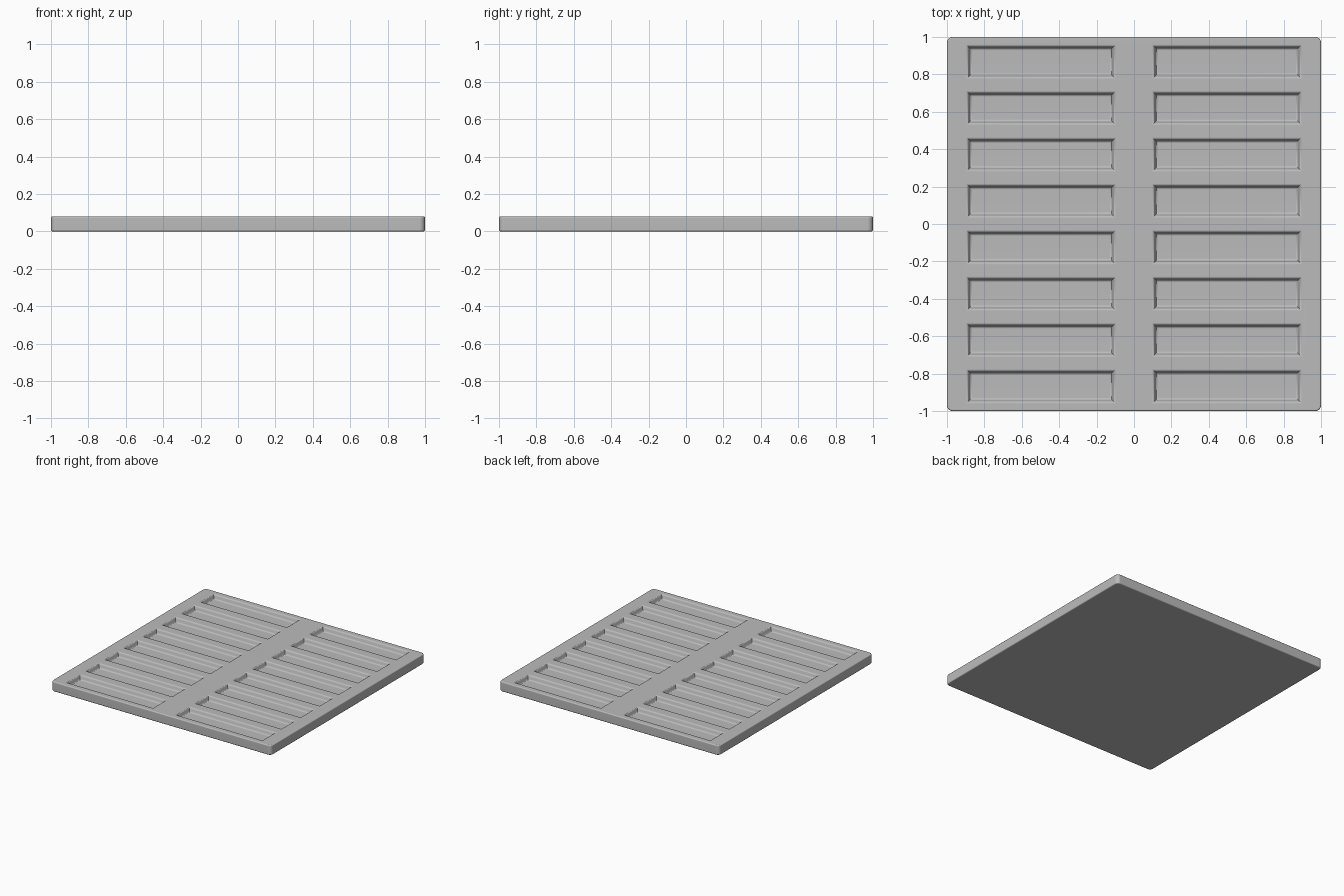
import bpy
import bmesh
import math

if "Cube" in bpy.data.objects:
    bpy.data.objects.remove(bpy.data.objects["Cube"])

HEIGHT = 0.08
DEPTH = 0.036
RADIUS = 0.014
SLOPE = math.radians(72)
POCKET_X, POCKET_Y = 0.8, 0.184
COLUMN_X, ROW_PITCH, ROWS = 0.497, 0.248, 8

grey = bpy.data.materials.new("plain grey")
grey.use_nodes = True
colour = (0.5, 0.5, 0.5, 1)
grey.diffuse_color = colour
grey.node_tree.nodes["Principled BSDF"].inputs["Base Color"].default_value = colour


def make_object(name, bm):
    bmesh.ops.recalc_face_normals(bm, faces=bm.faces)
    mesh = bpy.data.meshes.new(name)
    bm.to_mesh(mesh)
    bm.free()
    mesh.materials.append(grey)
    obj = bpy.data.objects.new(name, mesh)
    bpy.context.collection.objects.link(obj)
    return obj


def pocket_profile(steps=5):
    # Rounded rim, steep wall, then a rounded foot, as (inset, z) pairs
    arc = [(RADIUS * math.sin(SLOPE * i / steps),
            RADIUS * (1 - math.cos(SLOPE * i / steps))) for i in range(steps + 1)]
    inset, drop = arc[-1]
    width = 2 * inset + (DEPTH - 2 * drop) / math.tan(SLOPE)
    rim = [(x, HEIGHT - d) for x, d in arc]
    foot = [(width - x, HEIGHT - DEPTH + d) for x, d in reversed(arc)]
    return [(0, HEIGHT + 0.02)] + rim + foot


def add_pocket(bm, cx, cy):
    rings = []
    for inset, z in pocket_profile():
        hx, hy = POCKET_X / 2 - inset, POCKET_Y / 2 - inset
        rings.append([bm.verts.new((cx + sx * hx, cy + sy * hy, z))
                      for sx, sy in ((-1, -1), (1, -1), (1, 1), (-1, 1))])
    for upper, lower in zip(rings, rings[1:]):
        for i in range(4):
            j = (i + 1) % 4
            bm.faces.new((upper[i], upper[j], lower[j], lower[i]))
    bm.faces.new(rings[0])
    bm.faces.new(rings[-1])


# Slab with rounded corners and softened rims
bm = bmesh.new()
bmesh.ops.create_cube(bm, size=1)
bmesh.ops.scale(bm, vec=(2, 2, HEIGHT), verts=bm.verts)
bmesh.ops.translate(bm, vec=(0, 0, HEIGHT / 2), verts=bm.verts)
upright = [e for e in bm.edges
           if abs(e.verts[0].co.z - e.verts[1].co.z) > HEIGHT / 2]
bmesh.ops.bevel(bm, geom=upright, offset=0.03, segments=5, profile=0.5,
                affect='EDGES')
rims = [e for e in bm.edges
        if abs(e.verts[0].co.z - e.verts[1].co.z) < HEIGHT / 2]
bmesh.ops.bevel(bm, geom=rims, offset=0.008, segments=3, profile=0.5,
                affect='EDGES')
panel = make_object("slotted_panel", bm)

# Two columns of recessed pockets
bm = bmesh.new()
for side in (-1, 1):
    for row in range(ROWS):
        add_pocket(bm, side * COLUMN_X, (row - (ROWS - 1) / 2) * ROW_PITCH)
cutter = make_object("pocket_cutter", bm)
cutter.hide_render = True

cut = panel.modifiers.new("pockets", 'BOOLEAN')
cut.operation = 'DIFFERENCE'
cut.solver = 'EXACT'
cut.object = cutter

bpy.ops.object.select_all(action='DESELECT')
panel.select_set(True)
bpy.context.view_layer.objects.active = panel
bpy.ops.object.modifier_apply(modifier=cut.name)
bpy.data.objects.remove(cutter)

# Smooth curves, flat large faces
bpy.ops.object.shade_smooth_by_angle(angle=math.radians(35))
weighted = panel.modifiers.new("flat_faces", 'WEIGHTED_NORMAL')
weighted.keep_sharp = True
